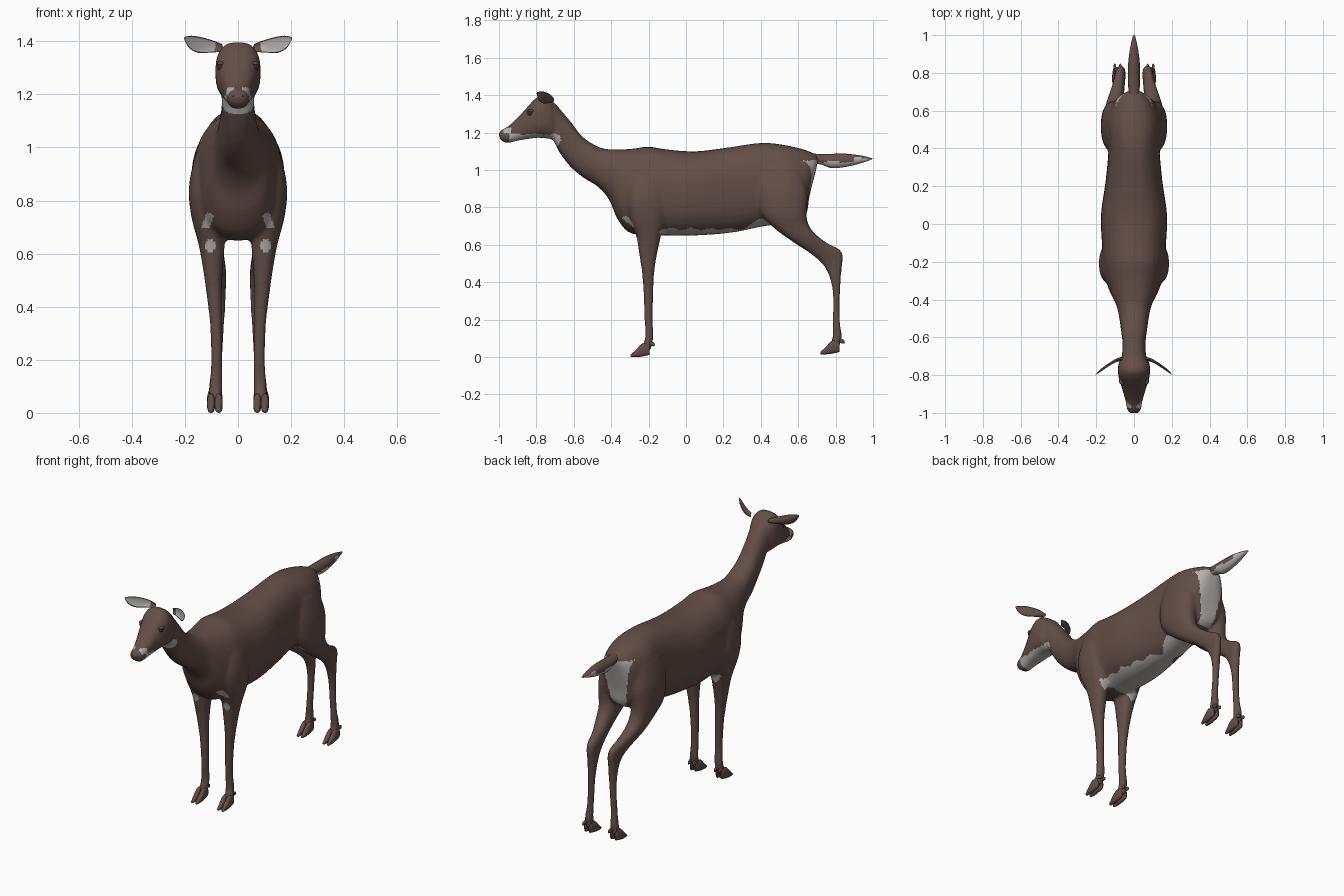
import bpy, bmesh, math
from mathutils import Vector

if "Cube" in bpy.data.objects:
    bpy.data.objects.remove(bpy.data.objects["Cube"])


def material(name, rgb):
    m = bpy.data.materials.new(name)
    m.diffuse_color = (*rgb, 1)
    m.use_nodes = True
    m.node_tree.nodes["Principled BSDF"].inputs["Base Color"].default_value = m.diffuse_color
    return m


BROWN = material("brown coat", (0.125, 0.076, 0.063))
WHITE = material("pale fur", (0.46, 0.44, 0.43))
DARK = material("dark eye", (0.045, 0.03, 0.025))


def spline(rings, steps):
    """Catmull-Rom interpolation through the ring values."""
    out = []
    for i in range(len(rings) - 1):
        p = [rings[max(i - 1, 0)], rings[i], rings[i + 1], rings[min(i + 2, len(rings) - 1)]]
        for k in range(steps):
            t = k / steps
            out.append([0.5 * (2 * b + (c - a) * t + (2 * a - 5 * b + 4 * c - d) * t * t
                               + (3 * b - a - 3 * c + d) * t ** 3) for a, b, c, d in zip(*p)])
    return out + [rings[-1]]


def loft(bm, rings, side=1, n=24, e=0.85, steps=4, offset=(0, 0, 0)):
    """Ring = (y, z of one edge, y, z of opposite edge, half width, centre x)."""
    power = lambda v: math.copysign(abs(v) ** e, v)
    rings = [r if len(r) == 6 else (*r, 0) for r in rings]
    loops = []
    for ya, za, yb, zb, w, cx in spline(rings, steps):
        loop = []
        for i in range(n):
            a = 2 * math.pi * i / n
            c, s = power(math.cos(a)), power(math.sin(a))
            co = Vector((side * cx + w * s, (ya + yb) / 2 + (ya - yb) / 2 * c,
                         (za + zb) / 2 + (za - zb) / 2 * c))
            loop.append(bm.verts.new(co + Vector(offset)))
        loops.append(loop)
    for a, b in zip(loops, loops[1:]):
        for i in range(n):
            bm.faces.new((a[i], a[(i + 1) % n], b[(i + 1) % n], b[i]))
    bm.faces.new(loops[0])
    bm.faces.new(loops[-1])


def finish(name, bm, mats, rule=None):
    bmesh.ops.recalc_face_normals(bm, faces=bm.faces)
    me = bpy.data.meshes.new(name)
    bm.to_mesh(me)
    bm.free()
    for m in mats:
        me.materials.append(m)
    ob = bpy.data.objects.new(name, me)
    bpy.context.collection.objects.link(ob)
    paint(me, rule)
    return ob


def paint(me, rule):
    for p in me.polygons:
        p.use_smooth = True
        if rule:
            p.material_index = int(rule(p.center, p.normal))


TORSO = [(.71, 1.07, .695, 1.0, .03), (.69, 1.085, .66, .86, .075), (.63, 1.11, .64, .76, .115),
         (.52, 1.135, .56, .72, .145), (.40, 1.145, .42, .70, .135), (.22, 1.12, .24, .665, .15),
         (.05, 1.10, .05, .65, .175), (-.10, 1.11, -.10, .65, .17), (-.20, 1.125, -.22, .65, .165),
         (-.28, 1.115, -.31, .67, .15), (-.36, 1.11, -.37, .745, .125), (-.44, 1.115, -.41, .84, .095),
         (-.50, 1.14, -.47, .91, .08), (-.56, 1.185, -.55, .96, .07), (-.61, 1.25, -.62, 1.02, .062),
         (-.66, 1.31, -.68, 1.10, .062), (-.71, 1.365, -.72, 1.18, .065), (-.76, 1.385, -.77, 1.22, .06)]
HEAD = [(-.67, 1.30, -.70, 1.17, .05), (-.72, 1.37, -.72, 1.165, .075), (-.77, 1.398, -.75, 1.17, .085),
        (-.81, 1.378, -.80, 1.172, .083), (-.85, 1.335, -.85, 1.165, .07), (-.90, 1.28, -.90, 1.157, .055),
        (-.95, 1.235, -.94, 1.147, .043), (-.985, 1.215, -.97, 1.147, .038), (-1.002, 1.195, -.995, 1.165, .026)]
FRONT_LEG = [(-.25, 1.04, -.17, 1.04, .03, .09), (-.30, .97, -.12, .97, .06, .10),
             (-.32, .85, -.10, .85, .07, .115), (-.30, .74, -.11, .74, .063, .113),
             (-.265, .64, -.135, .64, .05, .10), (-.25, .55, -.155, .55, .038, .095),
             (-.235, .45, -.17, .45, .029, .09), (-.227, .34, -.175, .34, .023, .083),
             (-.222, .2, -.178, .2, .021, .08), (-.217, .11, -.175, .11, .024, .083),
             (-.235, .06, -.185, .05, .025, .086), (-.25, .035, -.2, .03, .022, .087)]
HIND_LEG = [(.40, 1.02, .62, 1.0, .05, .09), (.38, .90, .65, .88, .065, .105),
            (.40, .77, .645, .77, .065, .11), (.47, .69, .655, .71, .055, .105),
            (.58, .61, .69, .66, .045, .10), (.67, .55, .755, .61, .034, .085),
            (.735, .49, .835, .56, .027, .072), (.773, .41, .83, .45, .023, .07),
            (.787, .31, .822, .31, .02, .073), (.784, .19, .823, .19, .019, .08),
            (.785, .12, .832, .12, .022, .085), (.775, .075, .825, .07, .024, .087),
            (.765, .05, .81, .045, .022, .088)]
TAIL = [(.62, 1.09, .64, 1.04, .03), (.70, 1.087, .72, 1.03, .03), (.78, 1.087, .78, 1.01, .033),
        (.86, 1.087, .86, 1.018, .03), (.94, 1.077, .93, 1.035, .02), (1.0, 1.062, .99, 1.055, .006)]
TOE = [(-.195, .07, -.195, .012, .010), (-.235, .072, -.23, .004, .0145),
       (-.265, .042, -.262, 0, .014), (-.297, .012, -.295, 0, .007)]
CLAW = [(-.195, .085, -.195, .06, .008), (-.172, .078, -.175, .058, .006), (-.166, .064, -.168, .058, .002)]


def pale_body(c, n):
    x, y, z = abs(c.x), c.y, c.z
    wave = .006 * math.sin(60 * y)
    rump = y > .61 and n.y > .3 and .71 < z < 1.05 and x < .035 + .17 * (z - .7)
    belly = -.14 < y < .47 and x < .15 and .6 < z < .685 + wave + .06 * math.exp(-((y - .4) / .05) ** 2)
    chest = n.y < -.2 and -.34 < y < -.2 and abs(x - .115 - .4 * (z - .72) * -1) < .016 and abs(z - .725) < .027
    knee = n.y < -.2 and -.3 < y < -.2 and math.hypot(x - .103, z - .63) < .023
    jaw = -.945 < y < -.73 and z < 1.192 + wave / 2 and n.z < .4
    throat = math.hypot(y + .705, z - 1.16) < .035
    lip = abs(y + .955) < .02 and abs(z - 1.212) < .014 and x > .015
    return rump or belly or chest or knee or jaw or throat or lip


# body: torso, neck, head and legs fused into one smooth skin
bm = bmesh.new()
loft(bm, TORSO, n=32)
loft(bm, HEAD, e=0.78)
for side in (1, -1):
    loft(bm, FRONT_LEG, side)
    loft(bm, HIND_LEG, side)
body = finish("body", bm, [BROWN, WHITE])
remesh = body.modifiers.new("fuse", 'REMESH')
remesh.mode = 'VOXEL'
remesh.voxel_size = 0.01
soften = body.modifiers.new("soften", 'SMOOTH')
soften.factor = 0.5
soften.iterations = 4
bpy.context.view_layer.update()
skin = bpy.data.meshes.new_from_object(body.evaluated_get(bpy.context.evaluated_depsgraph_get()))
body.modifiers.clear()
body.data = skin
skin.materials.clear()
for m in (BROWN, WHITE):
    skin.materials.append(m)
paint(skin, pale_body)

# tail with a pale underside
bm = bmesh.new()
loft(bm, TAIL, n=20, e=1, steps=6)
finish("tail", bm, [BROWN, WHITE],
       lambda c, n: c.y > .66 and c.z < 1.045 + .02 * (c.y > .9) + .006 * math.sin(50 * c.y))


def ear(side):
    """Cupped leaf made of an inner and an outer sheet."""
    bm = bmesh.new()
    nu, nv = 14, 12
    path = spline([(.065, -.72, 1.375, .016), (.10, -.73, 1.380, .024), (.145, -.757, 1.386, .031),
                   (.18, -.782, 1.398, .024), (.203, -.798, 1.413, .003)], 4)
    across = Vector((-.2, .25, .95)).normalized()
    back = Vector((-.45, .85, -.2)).normalized()
    for depth, inner in ((.010, True), (.022, False)):
        grid = []
        for px, py, pz, w in path:
            row = []
            for j in range(nv + 1):
                v = 2 * j / nv - 1
                co = Vector((px, py, pz)) + across * w * v + back * depth * (1 - v * v) * min(1, w / .02)
                row.append(bm.verts.new((side * co.x, co.y, co.z)))
            grid.append(row)
        for i in range(len(grid) - 1):
            for j in range(nv):
                f = bm.faces.new((grid[i][j], grid[i + 1][j], grid[i + 1][j + 1], grid[i][j + 1]))
                f.material_index = int(inner and 1 <= j < nv - 1 and 2 < i < len(grid) - 2)
    bmesh.ops.remove_doubles(bm, verts=bm.verts, dist=1e-5)
    finish("ear_left" if side > 0 else "ear_right", bm, [BROWN, WHITE])


def ball(name, centre, scale, mat):
    bm = bmesh.new()
    bmesh.ops.create_uvsphere(bm, u_segments=16, v_segments=10, radius=1)
    for v in bm.verts:
        v.co = Vector(a * b for a, b in zip(v.co, scale)) + Vector(centre)
    finish(name, bm, [mat])


for side, label in ((1, "left"), (-1, "right")):
    ear(side)
    # eye with a brow above it, and nostril
    ball("eye_" + label, (side * .066, -.832, 1.303), (.012, .015, .013), DARK)
    ball("brow_" + label, (side * .064, -.828, 1.316), (.016, .022, .008), BROWN)
    ball("nostril_" + label, (side * .018, -.992, 1.192), (.006, .008, .006), DARK)
    # cloven hooves and dewclaws
    for leg, shift in (("front", (0, 0, 0)), ("hind", (0, 1.015, .015))):
        bm = bmesh.new()
        for dx in (-.0145, .0145):
            at = (side * .087 + dx, shift[1], shift[2])
            loft(bm, TOE, n=14, offset=at)
            loft(bm, CLAW, n=10, offset=at)
        finish(f"{leg}_hoof_{label}", bm, [BROWN])
